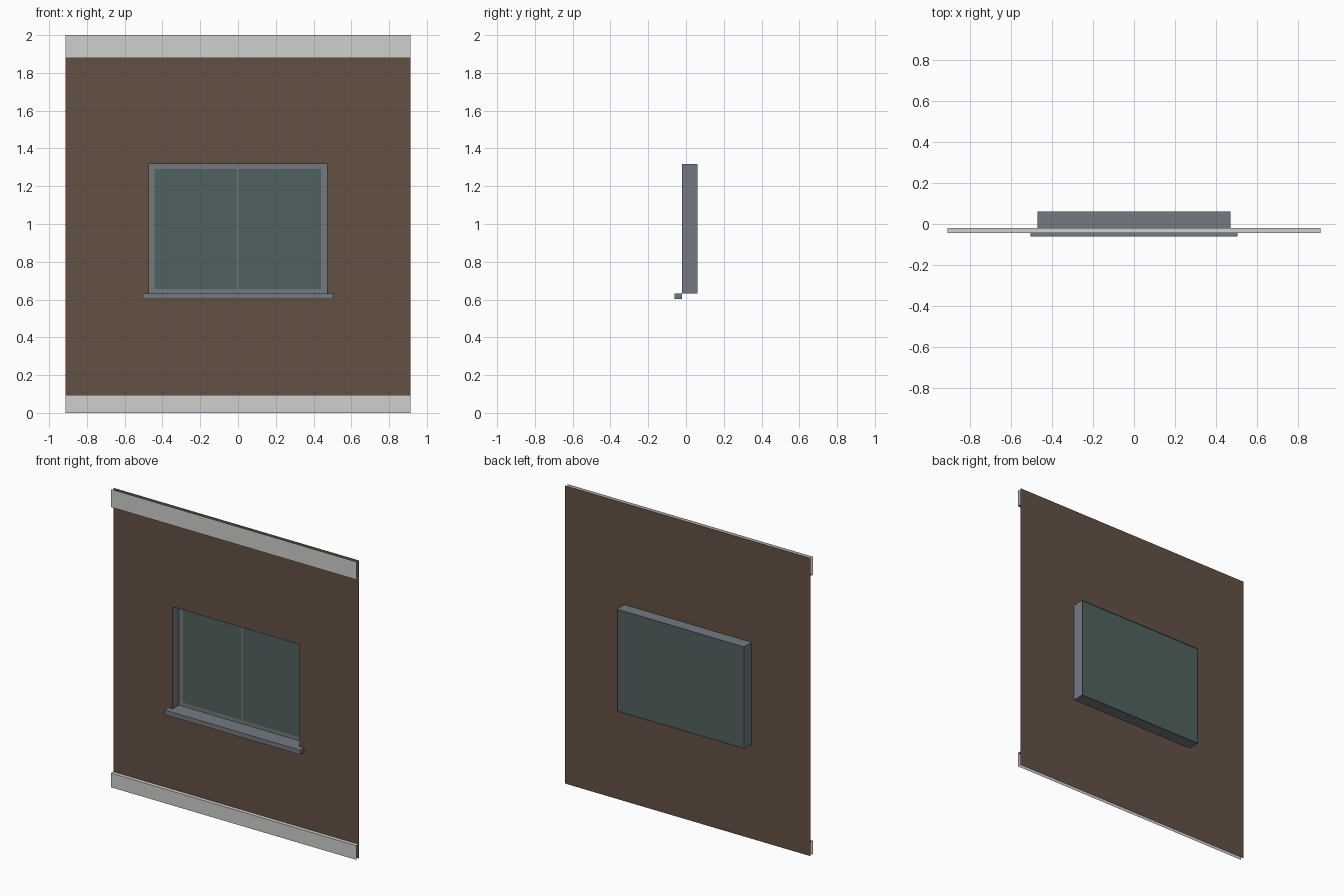
import bpy, bmesh
from mathutils import Vector

cube = bpy.data.objects.get("Cube")
if cube:
    bpy.data.objects.remove(cube, do_unlink=True)


def material(name, r, g, b):
    m = bpy.data.materials.new(name)
    m.use_nodes = True
    m.diffuse_color = (r, g, b, 1)
    bsdf = next(n for n in m.node_tree.nodes if n.type == 'BSDF_PRINCIPLED')
    bsdf.inputs["Base Color"].default_value = (r, g, b, 1)
    return m


BROWN = material("brown wall", 0.127, 0.082, 0.060)
WHITE = material("light trim", 0.62, 0.62, 0.61)
GRAY = material("blue gray metal", 0.175, 0.195, 0.225)
FRAME = material("window frame gray", 0.18, 0.195, 0.20)
GLASS = material("green gray glass", 0.080, 0.122, 0.117)


def finish(name, bm, mat):
    me = bpy.data.meshes.new(name)
    bm.to_mesh(me)
    bm.free()
    me.materials.append(mat)
    ob = bpy.data.objects.new(name, me)
    bpy.context.collection.objects.link(ob)
    return ob


def box(name, lo, hi, mat, open_sides=()):
    """Box between two corners; open_sides lists directions without a face."""
    bm = bmesh.new()
    bmesh.ops.create_cube(bm, size=1)
    bm.normal_update()
    gone = [f for f in bm.faces
            if any(f.normal.dot(Vector(d)) > 0.9 for d in open_sides)]
    bmesh.ops.delete(bm, geom=gone, context='FACES')
    lo, hi = Vector(lo), Vector(hi)
    for v in bm.verts:
        v.co = (lo + hi) / 2 + v.co * (hi - lo)
    return finish(name, bm, mat)


def ring(name, outer, inner, y, mat):
    """Flat upright sheet with a rectangular opening; rectangles are x0, z0, x1, z1."""
    bm = bmesh.new()

    def corners(r):
        x0, z0, x1, z1 = r
        return [bm.verts.new((x, y, z)) for x, z in
                ((x0, z0), (x1, z0), (x1, z1), (x0, z1))]
    a, b = corners(outer), corners(inner)
    for i in range(4):
        j = (i + 1) % 4
        bm.faces.new((a[i], a[j], b[j], b[i]))
    return finish(name, bm, mat)


LEFT, RIGHT = (1, 0, 0), (-1, 0, 0)
FRONT, BACK = (0, -1, 0), (0, 1, 0)
UP, DOWN = (0, 0, 1), (0, 0, -1)

W = 0.912                      # half wall width
WALL_Y = -0.02
HW, Z0, Z1 = 0.472, 0.633, 1.318   # window opening

# Wall sheet with the window opening
ring("wall", (-W, 0, W, 2), (-HW, Z0, HW, Z1), WALL_Y, BROWN)

# Trim strips, open where they meet neighbouring panels
box("top_trim", (-W, -0.045, 1.88), (W, WALL_Y, 2), WHITE, (LEFT, RIGHT, BACK, UP))
box("bottom_trim", (-W, -0.045, 0), (W, WALL_Y, 0.095), WHITE, (LEFT, RIGHT, BACK, DOWN))

# Window reveal, frame, glass and sill
box("window_reveal", (-HW, WALL_Y, Z0), (HW, 0.06, Z1), GRAY, (FRONT, BACK))
ring("window_frame", (-HW, Z0, HW, Z1), (-0.442, 0.657, 0.44, 1.29), 0.048, FRAME)
box("window_mullion", (-0.006, 0.047, 0.657), (0.003, 0.052, 1.29), FRAME)
box("window_glass", (-HW, 0.05, Z0), (HW, 0.054, Z1), GLASS)
box("window_sill", (-0.505, -0.06, 0.603), (0.505, WALL_Y, Z0), GRAY, (BACK,))
